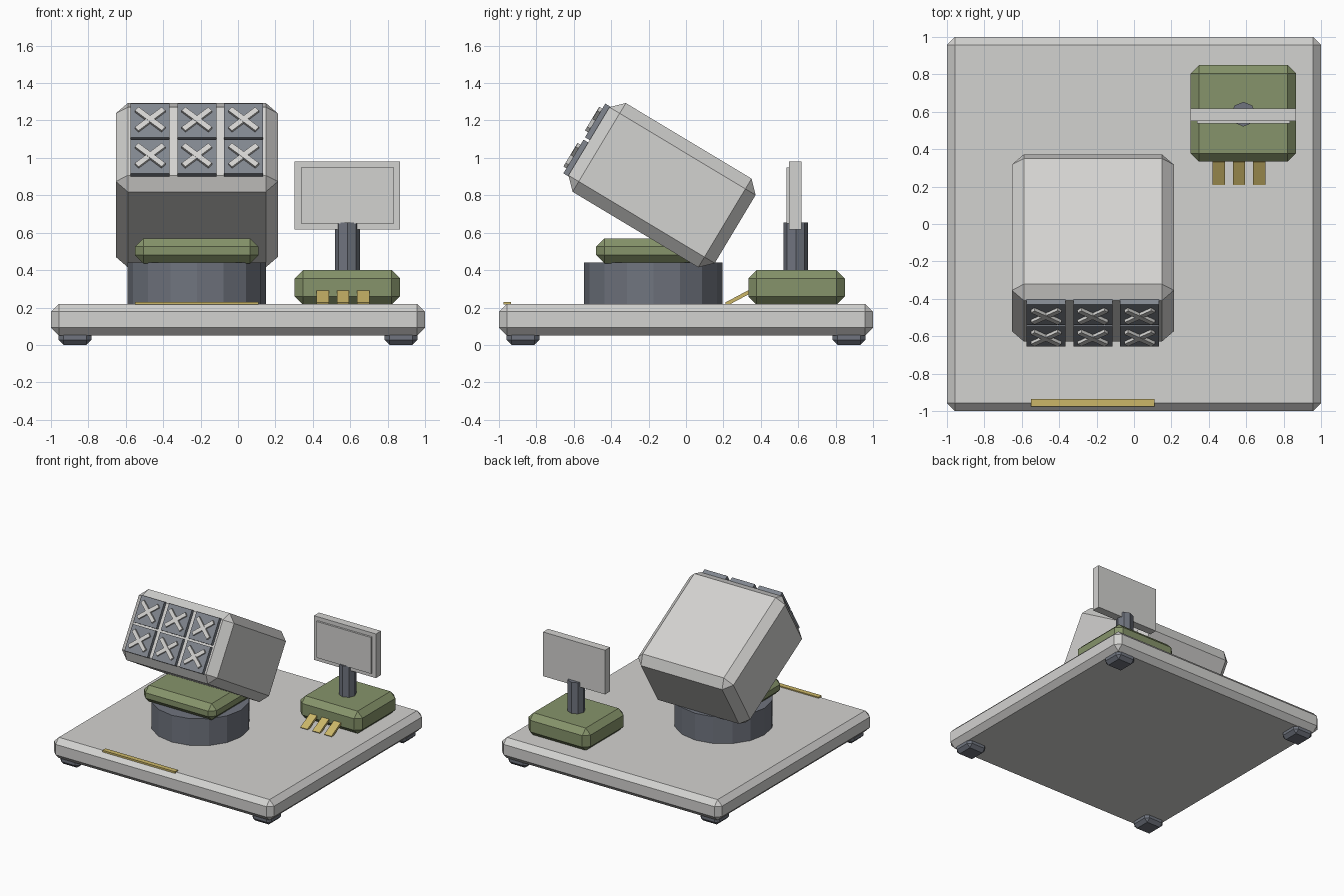
import bpy
import math
from mathutils import Matrix, Vector

if "Cube" in bpy.data.objects:
    bpy.data.objects.remove(bpy.data.objects["Cube"])


def material(name, rgb):
    m = bpy.data.materials.new(name)
    m.diffuse_color = (*rgb, 1)
    m.use_nodes = True
    m.node_tree.nodes["Principled BSDF"].inputs["Base Color"].default_value = m.diffuse_color
    return m


GREY = material("light grey", (0.65, 0.645, 0.63))
SLATE = material("dark slate", (0.16, 0.175, 0.21))
HATCH = material("hatch slate", (0.22, 0.24, 0.275))
GREEN = material("olive green", (0.24, 0.295, 0.145))
YELLOW = material("mustard yellow", (0.60, 0.47, 0.14))


def finish(obj, name, mat, bevel=0):
    obj.name = name
    obj.data.materials.append(mat)
    if bevel:
        b = obj.modifiers.new("chamfer", "BEVEL")
        b.width = bevel
        b.segments = 1
        b.limit_method = 'NONE'
    return obj


def box(name, mat, centre, size, bevel=0, frame=Matrix()):
    """Chamfered box; frame places it in a tilted space."""
    bpy.ops.mesh.primitive_cube_add(size=1)
    o = bpy.context.object
    o.data.transform(Matrix.Diagonal((*size, 1)))
    o.matrix_world = frame @ Matrix.Translation(centre)
    return finish(o, name, mat, bevel)


def span(name, mat, lo, hi, bevel=0):
    """Box from its two extreme corners."""
    lo, hi = Vector(lo), Vector(hi)
    return box(name, mat, (lo + hi) / 2, hi - lo, bevel)


def column(name, mat, x, y, z0, z1, r, sides):
    bpy.ops.mesh.primitive_cylinder_add(vertices=sides, radius=r, depth=z1 - z0,
                                        location=(x, y, (z0 + z1) / 2))
    return finish(bpy.context.object, name, mat)


# Base slab, feet and front marking strip
span("base_slab", GREY, (-1, -1, 0.05), (1, 1, 0.22), 0.042)
for sx in (-1, 1):
    for sy in (-1, 1):
        box("foot", SLATE, (sx * 0.872, sy * 0.872, 0.04), (0.176, 0.176, 0.08), 0.027)
span("front_strip", YELLOW, (-0.55, -0.975, 0.215), (0.11, -0.935, 0.229))

# Turntable and saddle
column("turntable", SLATE, -0.22, -0.175, 0.21, 0.44, 0.37, 16)
span("saddle", GREEN, (-0.55, -0.48, 0.435), (0.11, 0.13, 0.57), 0.045)

# Tilted launcher: local -y points out of the tubes
tilt = Matrix.Translation((-0.22, -0.128, 0.854)) @ Matrix.Rotation(math.radians(-31), 4, 'X')
box("launcher_box", GREY, (0, 0, 0), (0.866, 0.912, 0.553), 0.064, tilt)
for ix in (-1, 0, 1):
    for iz in (-0.5, 0.5):
        cx, cz = ix * 0.25, iz * 0.225
        box("tube_hatch", HATCH, (cx, -0.46, cz), (0.208, 0.05, 0.21), 0, tilt)
        for k, s in enumerate((-1, 1)):
            spin = (tilt @ Matrix.Translation((cx, -0.49 - 0.002 * k, cz))
                    @ Matrix.Rotation(math.radians(s * 41), 4, 'Y'))
            box("hatch_cross_bar", GREY, (0, 0, 0), (0.19, 0.024, 0.03), 0, spin)

# Radar unit: body, mast, panel with raised face
span("radar_body", GREEN, (0.303, 0.333, 0.215), (0.867, 0.85, 0.40), 0.045)
column("radar_mast", SLATE, 0.585, 0.587, 0.39, 0.655, 0.066, 8)
span("radar_panel", GREY, (0.303, 0.552, 0.617), (0.867, 0.618, 0.98))
span("radar_panel_face", GREY, (0.337, 0.536, 0.65), (0.833, 0.56, 0.948))

# Sloping cable ribbons in front of the radar body
for x in (0.453, 0.562, 0.67):
    slope = Matrix.Translation((x, 0.275, 0.25)) @ Matrix.Rotation(math.radians(28), 4, 'X')
    box("cable", YELLOW, (0, 0, 0), (0.065, 0.14, 0.02), 0, slope)
